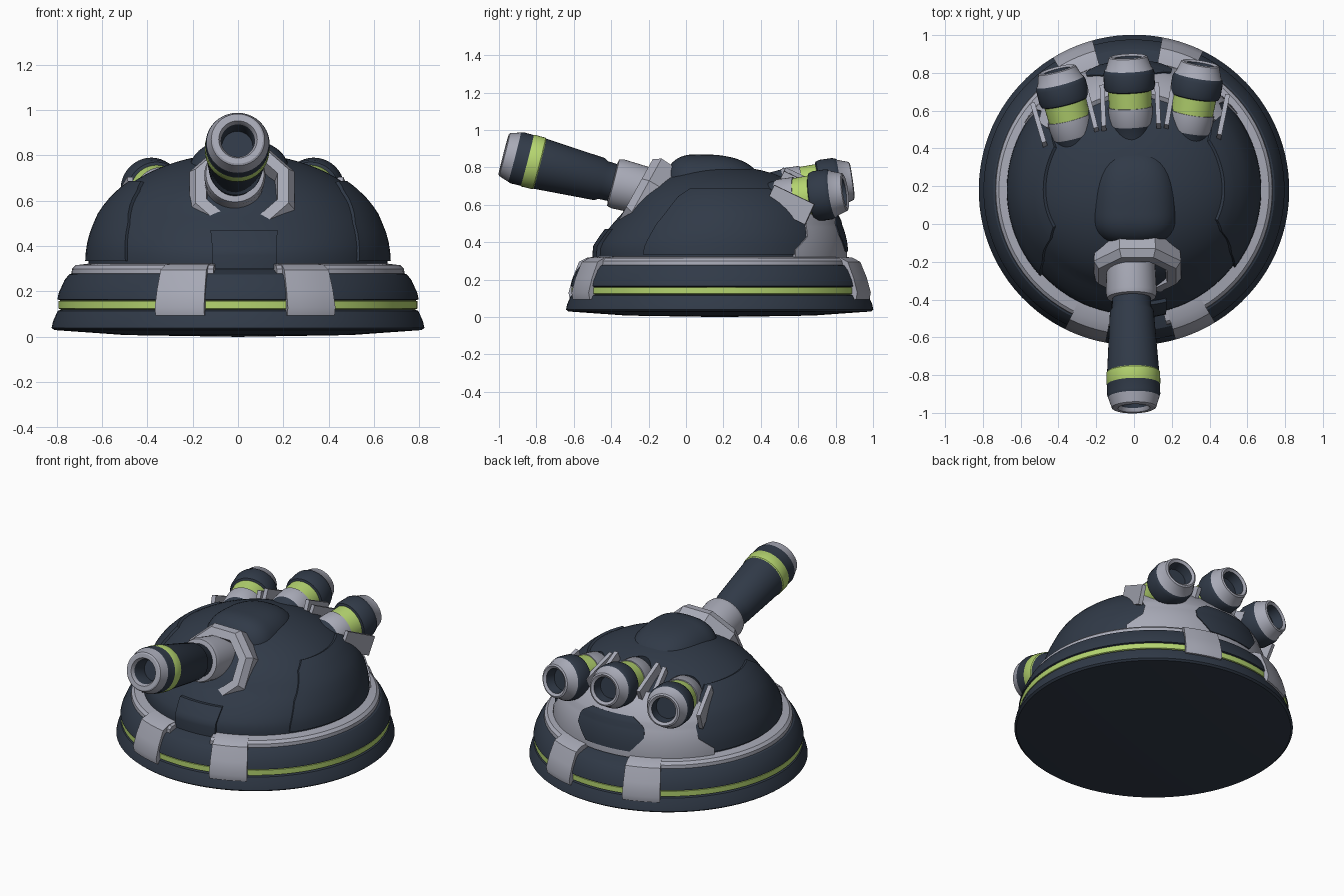
import bpy, bmesh, math
from math import sin, cos, radians, pi
from mathutils import Matrix, Vector

if "Cube" in bpy.data.objects:
    bpy.data.objects.remove(bpy.data.objects["Cube"])

DARK, GREY, GREEN = 0, 1, 2
MATS = []
for name, col in (("dark slate", (0.030, 0.042, 0.064)),
                  ("light grey", (0.39, 0.40, 0.47)),
                  ("lime green", (0.46, 0.66, 0.16))):
    m = bpy.data.materials.new(name)
    m.diffuse_color = (*col, 1)
    m.use_nodes = True
    m.node_tree.nodes["Principled BSDF"].inputs["Base Color"].default_value = m.diffuse_color
    MATS.append(m)

BASE = Matrix.Translation((0, 0.18, 0)) @ Matrix.Rotation(radians(2.5), 4, 'Z')


def finish(name, bm):
    bmesh.ops.remove_doubles(bm, verts=bm.verts, dist=1e-5)
    bmesh.ops.recalc_face_normals(bm, faces=bm.faces)
    me = bpy.data.meshes.new(name)
    bm.to_mesh(me)
    bm.free()
    for m in MATS:
        me.materials.append(m)
    ob = bpy.data.objects.new(name, me)
    bpy.context.collection.objects.link(ob)
    return ob


def ring_pt(r, a, z):
    """Base coordinates: angle a is measured from the front."""
    return BASE @ Vector((r * sin(a), -r * cos(a), z))


def dome_pt(r, a, z):
    """Like ring_pt, with the front of the dome flattened."""
    y = -r * cos(a)
    if y < 0:
        y *= 1 - 0.12 * min(max((z - 0.38) / 0.17, 0), 1)
    return BASE @ Vector((r * sin(a), y, z))


def dome_r(z):
    u = min(max((z - 0.31) / 0.5, 0), 1)
    return 0.66 * math.sqrt(1 - u ** 2.3)


def lathe(name, prof, seg, place, phase=0.0):
    """prof: (radius, height, material of the strip that ends here)."""
    bm = bmesh.new()
    rows = [[bm.verts.new(place(r, phase + 2 * pi * i / seg, t)) for i in range(seg)]
            if r > 0 else [bm.verts.new(place(0, 0, t))] * seg for r, t, _ in prof]
    for k in range(len(rows) - 1):
        for i in range(seg):
            j = (i + 1) % seg
            q = [rows[k][i], rows[k][j], rows[k + 1][j], rows[k + 1][i]]
            bm.faces.new(list(dict.fromkeys(q))).material_index = prof[k + 1][2]
    return finish(name, bm)


def along(mat):
    return lambda r, a, t: mat @ Vector((r * cos(a), r * sin(a), t))


def sector(name, section, a0, a1, mat):
    """Sweep a closed (r, z) section between two angles in degrees."""
    bm = bmesh.new()
    n = max(3, int((a1 - a0) / 4))
    rows = [[bm.verts.new(ring_pt(r, radians(a0 + (a1 - a0) * i / n), z))
             for r, z in section] for i in range(n + 1)]
    m = len(section)
    for i in range(n):
        for k in range(m):
            l = (k + 1) % m
            bm.faces.new((rows[i][k], rows[i][l], rows[i + 1][l], rows[i + 1][k]))
    bm.faces.new(rows[0])
    bm.faces.new(rows[-1])
    for f in bm.faces:
        f.material_index = mat
    return finish(name, bm)


def patch(name, centre, rows, off, mat, n=20, sub=4):
    """Plate on the dome; rows are (z, half angle in degrees)."""
    fine = []
    for (z0, w0), (z1, w1) in zip(rows, rows[1:]):
        fine += [(z0 + (z1 - z0) * s / sub, w0 + (w1 - w0) * s / sub) for s in range(sub)]
    fine.append(rows[-1])
    bm = bmesh.new()
    grids = [[[bm.verts.new(dome_pt(dome_r(z) + o, radians(centre + w * (2 * i / n - 1)),
                                    z + o * 0.5 * (z > 0.5)))
               for i in range(n + 1)] for z, w in fine] for o in (off, -0.03)]
    for g in grids:
        for a, b in zip(g, g[1:]):
            for i in range(n):
                bm.faces.new((a[i], a[i + 1], b[i + 1], b[i]))
    loops = [g[0] + [r[-1] for r in g[1:]] + g[-1][-2::-1] + [r[0] for r in g[-2:0:-1]]
             for g in grids]
    for i in range(len(loops[0])):
        j = (i + 1) % len(loops[0])
        bm.faces.new((loops[0][i], loops[0][j], loops[1][j], loops[1][i]))
    for f in bm.faces:
        f.material_index = mat
    return finish(name, bm)


# Round base with its glowing band
lathe("base", [(0, 0, 0), (0.5, 0.008, 0), (0.81, 0.03, 0), (0.822, 0.04, 0), (0.815, 0.07, 0),
               (0.795, 0.115, 0), (0.78, 0.12, 0), (0.792, 0.125, 2), (0.792, 0.158, 2),
               (0.78, 0.16, 2), (0.797, 0.165, 0), (0.79, 0.195, 0), (0.765, 0.25, 0),
               (0.745, 0.275, 0), (0.70, 0.29, 0), (0.62, 0.31, 0), (0, 0.31, 0)], 96, ring_pt)

# Dome
zs = [0.30 + 0.51 * sin(pi / 2 * i / 24) for i in range(25)]
lathe("dome", [(dome_r(z) if i < 24 else 0, z, DARK) for i, z in enumerate(zs)], 96, dome_pt)

# Rail around the dome foot, and the four clamps over the rim
for side, s in (("right", 1), ("left", -1)):
    a0, a1 = sorted((s * 11, s * 165))
    sector("rail_" + side, [(0.64, 0.28), (0.735, 0.27), (0.732, 0.30), (0.715, 0.316),
                            (0.64, 0.325)], a0, a1, GREY)
    for end, c in (("front", 21), ("rear", 159)):
        sector(f"clamp_{end}_{side}",
               [(0.65, 0.25), (0.65, 0.325), (0.72, 0.318), (0.765, 0.295), (0.80, 0.21),
                (0.822, 0.13), (0.815, 0.095), (0.77, 0.088), (0.74, 0.2)],
               s * c - 8, s * c + 8, GREY)
    # Raised side panels
    patch("side_panel_" + side, s * 93, [(0.335, 43), (0.5, 41), (0.64, 34), (0.68, 28)],
          0.014, DARK)

# Front apron below the gun collar
patch("front_apron", 0, [(0.30, 12), (0.38, 12), (0.47, 13)], 0.02, DARK)

# Rear armour with its dark inset panel
patch("rear_armour", 180, [(0.31, 56), (0.36, 56), (0.43, 48), (0.50, 47), (0.55, 52),
                           (0.61, 52), (0.66, 44)], 0.022, GREY, 30)
patch("rear_inset", 180, [(0.35, 13), (0.44, 20), (0.49, 20), (0.54, 13)], 0.028, DARK)

# Rear thruster pods
POD = [(0, -0.38, 0), (0.10, -0.38, 0), (0.112, -0.27, 0), (0.118, -0.26, 1), (0.118, -0.17, 1),
       (0.112, -0.17, 1), (0.115, -0.085, 2), (0.128, -0.08, 0), (0.135, -0.06, 0),
       (0.135, 0.01, 0), (0.128, 0.03, 0), (0.122, 0.035, 1), (0.102, 0.095, 1),
       (0.092, 0.10, 1), (0.076, 0.09, 1), (0.068, 0.03, 0), (0, 0.03, 0)]
for name, x, y, z, yaw in (("left", -0.36, 0.56, 0.655, 12), ("middle", 0, 0.61, 0.715, 0),
                           ("right", 0.36, 0.56, 0.655, -12)):
    M = (BASE @ Matrix.Translation((x, y, z)) @ Matrix.Rotation(radians(yaw), 4, 'Z')
         @ Matrix.Rotation(radians(-82), 4, 'X'))
    lathe("pod_" + name, POD, 40, along(M))

# Bracket fins either side of each pod
for i, (x, y, z, yaw) in enumerate(((0.145, 0.43, 0.695, 0), (0.205, 0.42, 0.675, -12),
                                    (0.485, 0.355, 0.60, -14))):
    for s, side in ((1, "right"), (-1, "left")):
        bm = bmesh.new()
        M = (BASE @ Matrix.Translation((s * x, y, z)) @ Matrix.Rotation(radians(s * yaw), 4, 'Z')
             @ Matrix.Rotation(radians(-25), 4, 'X') @ Matrix.Diagonal((0.025, 0.24, 0.12, 1)))
        bmesh.ops.create_cube(bm, size=1, matrix=M)
        for f in bm.faces:
            f.material_index = GREY
        finish(f"pod_bracket_{side}_{i + 1}", bm)

# Rounded hump on top of the dome
bm = bmesh.new()
bmesh.ops.create_uvsphere(bm, u_segments=48, v_segments=28, radius=1)
for v in bm.verts:
    c = v.co / sum(abs(k) ** 2.6 for k in v.co) ** (1 / 2.6)
    v.co = (0.005 + 0.232 * c.x, 0.06 + (0.35 if c.y > 0 else 0.18) * c.y, 0.66 + 0.21 * c.z)
finish("top_hump", bm)

# Octagonal gun collar
M = Matrix.Translation((0.018, -0.26, 0.655)) @ Matrix.Rotation(radians(61), 4, 'X')
lathe("gun_collar", [(0, -0.2, 1), (0.235, -0.2, 1), (0.25, -0.02, 1), (0.222, 0.02, 1),
                     (0.17, 0.02, 1), (0.155, -0.05, 1), (0, -0.05, 0)], 8, along(M), pi / 8)

# Gun sleeve and barrel
M = (Matrix.Translation((0.0, -0.975, 0.87)) @ Matrix.Rotation(radians(1.3), 4, 'Z')
     @ Matrix.Rotation(radians(75.5), 4, 'X'))
lathe("gun_sleeve", [(0, -0.86, 1), (0.125, -0.86, 1), (0.135, -0.63, 1), (0.128, -0.605, 1),
                     (0.10, -0.60, 1), (0, -0.60, 1)], 40, along(M))
lathe("gun_barrel", [(0, -0.64, 0), (0.10, -0.64, 0), (0.104, -0.55, 0), (0.116, -0.53, 0),
                     (0.138, -0.20, 0), (0.142, -0.195, 2), (0.143, -0.135, 2),
                     (0.140, -0.13, 2), (0.141, -0.075, 0), (0.136, -0.06, 0),
                     (0.118, -0.005, 1), (0.110, 0, 1), (0.085, 0, 1), (0.074, -0.02, 1),
                     (0.068, -0.12, 0), (0, -0.12, 0)], 40, along(M))

# Smooth shading with sharp edges kept
for ob in bpy.context.collection.objects:
    ob.select_set(True)
    bpy.context.view_layer.objects.active = ob
bpy.ops.object.shade_smooth_by_angle(angle=radians(32))
